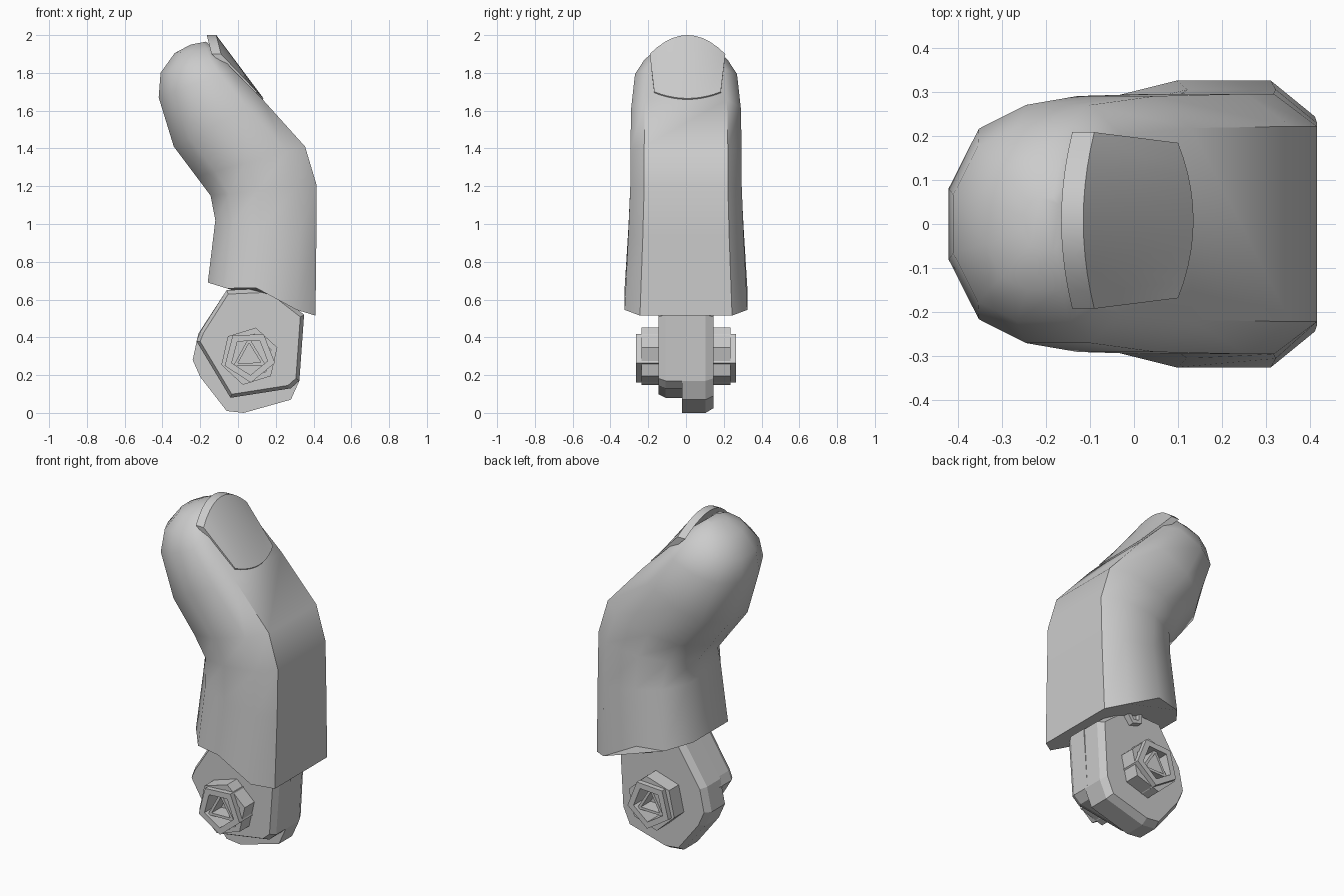
import bpy, bmesh, math

old = bpy.data.objects.get("Cube")
if old:
    bpy.data.objects.remove(old, do_unlink=True)

grey = bpy.data.materials.new("plain grey")
COLOUR = (0.6, 0.6, 0.6, 1)
grey.use_nodes = True
grey.diffuse_color = COLOUR
grey.node_tree.nodes["Principled BSDF"].inputs["Base Color"].default_value = COLOUR


def finish(name, bm, angle=0):
    bmesh.ops.recalc_face_normals(bm, faces=bm.faces)
    mesh = bpy.data.meshes.new(name)
    bm.to_mesh(mesh)
    bm.free()
    mesh.materials.append(grey)
    obj = bpy.data.objects.new(name, mesh)
    bpy.context.collection.objects.link(obj)
    if angle:
        bpy.ops.object.select_all(action='DESELECT')
        bpy.context.view_layer.objects.active = obj
        obj.select_set(True)
        bpy.ops.object.shade_smooth_by_angle(angle=math.radians(angle))
    return obj


def loft(bm, rings):
    """Skin a list of equal closed rings and cap both ends."""
    rows = [[bm.verts.new(p) for p in ring] for ring in rings]
    n = len(rows[0])
    for a, b in zip(rows, rows[1:]):
        for i in range(n):
            j = (i + 1) % n
            bm.faces.new((a[i], a[j], b[j], b[i]))
    bm.faces.new(rows[0])
    bm.faces.new(rows[-1][::-1])


# Bent finger sleeve: palm point, back point and half width of each section
half = [(1, .75), (.65, 1), (-.1, 1), (-.65, .8), (-1, .3)]
base_half = half[:3] + [(-.65, .88), (-1, .5)]
sections = [
    ((-.16, .69), (.41, .515), .325),
    ((-.12, 1.02), (.415, .93), .305),
    ((-.145, 1.15), (.415, 1.21), .295),
    ((-.22, 1.25), (.355, 1.41), .295),
    ((-.34, 1.41), (.13, 1.66), .29),
    ((-.42, 1.67), (-.03, 1.82), .27),
    ((-.41, 1.80), (-.09, 1.885), .22),
    ((-.335, 1.905), (-.13, 1.935), .15),
    ((-.25, 1.95), (-.17, 1.965), .06),
]
rings = []
for k, (palm, back, width) in enumerate(sections):
    side = base_half if k < 2 else half
    ring = []
    for u, v in side + [(u, -v) for u, v in reversed(side)]:
        t = (u + 1) / 2
        x = palm[0] + (back[0] - palm[0]) * t
        z = palm[1] + (back[1] - palm[1]) * t
        if k == 0 and u == -.1:          # raised side of the lower rim
            z += .05
        ring.append((x, v * width, z))
    rings.append(ring)
bm = bmesh.new()
loft(bm, rings)
finish("finger_sleeve", bm, 48)

# Curved nail, thicker towards its free tip
N = 10
rings = []
for i in range(N + 1):
    s = 2 * i / N - 1
    q = s * s
    top, under = [], []
    for t in (0, .5, 1):
        x = (.135 - .035 * q) * (1 - t) + (-.115 + .025 * q) * t
        z = (1.665 + .035 * q) * (1 - t) + (2 - .1 * q) * t
        y = .2 * s * (.88 + .12 * t) + .008
        top.append((x, y, z))
        under.append((x - .015 - .035 * t, y, z - .02 + .02 * t))
    rings.append(top + under[::-1])
bm = bmesh.new()
loft(bm, rings)
finish("nail", bm, 30)


# Knuckle: two staggered plates with chamfered outer rims
def plate(name, outline, inner, outer):
    shoulder = inner + (outer - inner) * .75
    bm = bmesh.new()
    loft(bm, [[(.06 + (x - .06) * k, y, .35 + (z - .35) * k) for x, z in outline]
              for y, k in ((inner, 1), (shoulder, 1), (outer, .93))])
    return finish(name, bm)


plate("knuckle_front_plate",
      [(-.06, .65), (-.2, .43), (-.22, .38), (-.04, .08), (.28, .13),
       (.325, .17), (.35, .52), (.17, .66)], 0, -.145)
plate("knuckle_back_plate",
      [(-.06, .65), (-.21, .42), (-.24, .28), (-.2, .19), (-.06, .01),
       (.03, 0), (.28, .07), (.325, .17), (.345, .52), (.17, .66)], -.02, .145)


# Pin ends: nested hollow rings with few sides
def ring_points(r, sides, turn, y, cx, cz):
    return [(cx + r * math.cos(turn + math.tau * i / sides), y,
             cz + r * math.sin(turn + math.tau * i / sides)) for i in range(sides)]


def cup(name, r, inner, sides, turn, y0, y1, depth, cx=.06, cz=.3):
    bm = bmesh.new()
    loft(bm, [ring_points(a, sides, turn, y, cx, cz)
              for a, y in ((r, y0), (r, y1), (inner, y1),
                           (inner, y1 + (y0 - y1) * depth))])
    return finish(name, bm)


for side, d in (("front", -1), ("back", 1)):
    cup(side + "_pin_outer", .155, .12, 6, .3, d * .13, d * .235, .8)
    cup(side + "_pin_middle", .14, .1, 5, 1.0, d * .13, d * .265, .8)
    cup(side + "_pin_core", .1, .07, 3, -.5, d * .13, d * .245, .8)

# Small bolt tucked under the rim
cup("rim_bolt", .055, .03, 5, 0, .12, .18, .4, .14, .6)
